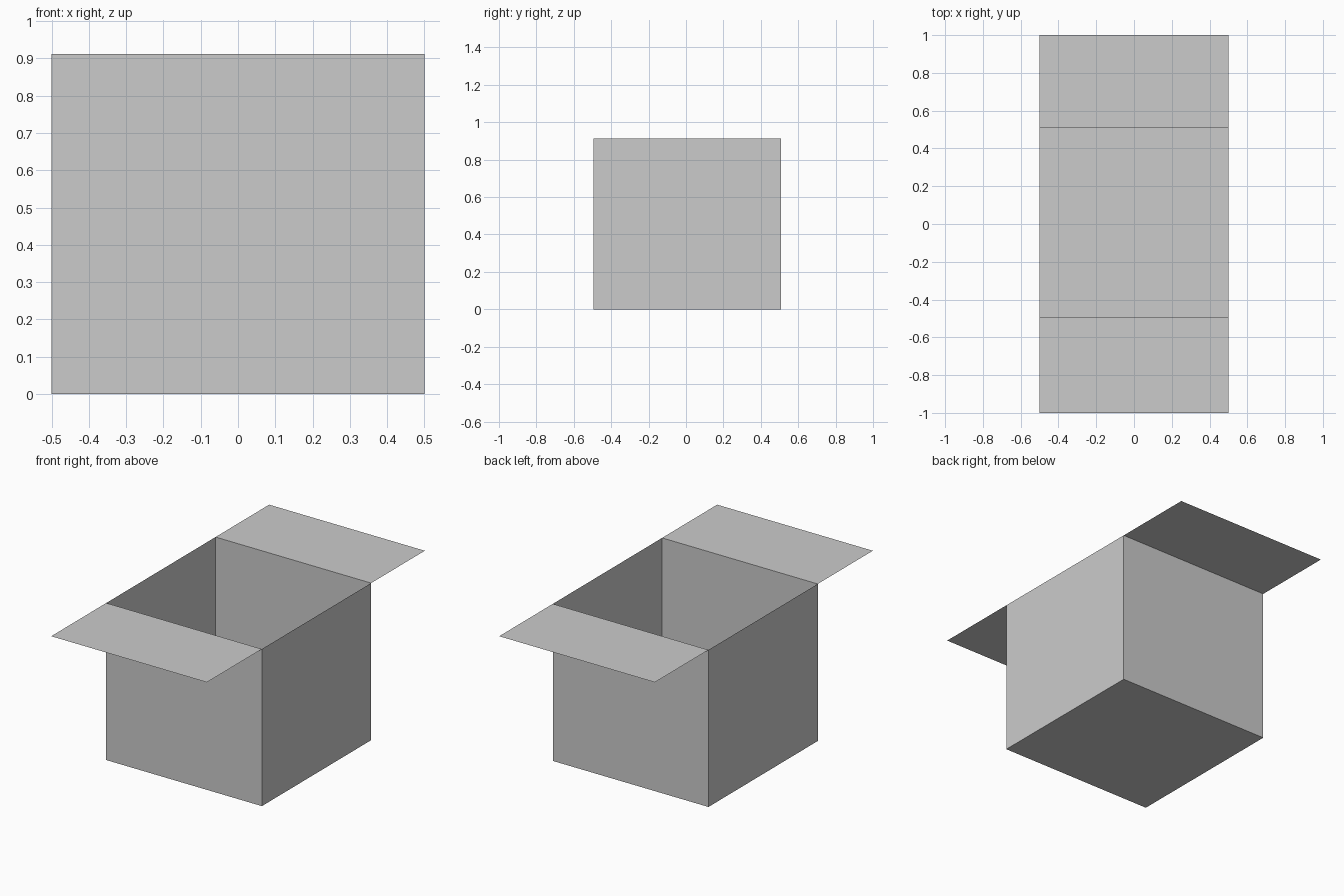
import bpy, bmesh

if "Cube" in bpy.data.objects:
    bpy.data.objects.remove(bpy.data.objects["Cube"])

HALF_X, Y_FRONT, Y_BACK, HEIGHT, REACH = 0.5, -0.495, 0.508, 0.912, 1.0


def finish(name, bm):
    mesh = bpy.data.meshes.new(name)
    bm.to_mesh(mesh)
    bm.free()
    obj = bpy.data.objects.new(name, mesh)
    bpy.context.collection.objects.link(obj)


# Open-topped box of thin sheet: a cube without its top face
bm = bmesh.new()
bmesh.ops.create_cube(bm, size=1)
bm.normal_update()
bmesh.ops.delete(bm, geom=[f for f in bm.faces if f.normal.z > 0.5], context='FACES_ONLY')
bmesh.ops.translate(bm, vec=(0, 0, 0.5), verts=bm.verts)
for v in bm.verts:
    v.co.x *= 2 * HALF_X
    v.co.y = Y_BACK if v.co.y > 0 else Y_FRONT
    v.co.z *= HEIGHT
finish("box_body", bm)


# Open lid flaps, lying flat outward from the rim
def flap(name, y0, y1):
    bm = bmesh.new()
    bm.faces.new([bm.verts.new((x, y, HEIGHT)) for x, y in
                  ((-HALF_X, y0), (HALF_X, y0), (HALF_X, y1), (-HALF_X, y1))])
    finish(name, bm)


flap("front_flap", -REACH, Y_FRONT)
flap("back_flap", Y_BACK, REACH)
